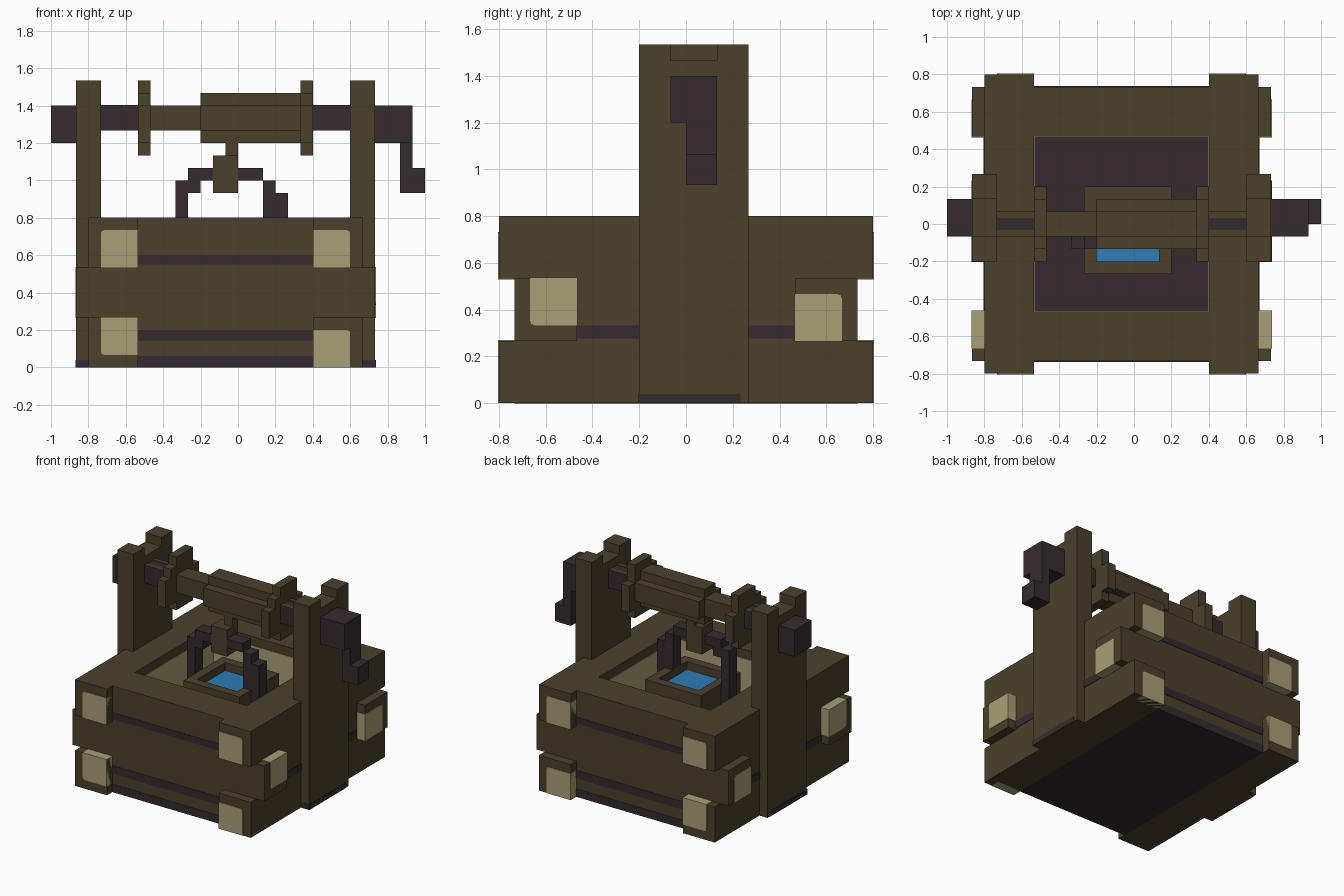
import bpy
import bmesh
from mathutils import Vector

cube = bpy.data.objects.get("Cube")
if cube:
    bpy.data.objects.remove(cube, do_unlink=True)

U = 1 / 15      # one grid unit
E = 0.05        # paint thickness in grid units


def material(name, rgb):
    m = bpy.data.materials.new(name)
    m.use_nodes = True
    m.diffuse_color = (*rgb, 1)
    bsdf = m.node_tree.nodes["Principled BSDF"]
    bsdf.inputs["Base Color"].default_value = (*rgb, 1)
    bsdf.inputs["Roughness"].default_value = 0.9
    return m


WOOD = material("brown wood", (0.069, 0.051, 0.024))
CUT = material("pale cut wood", (0.392, 0.352, 0.181))
DARK = material("dark iron", (0.036, 0.024, 0.027))
WATER = material("blue water", (0.026, 0.205, 0.456))


def flip(b, axis, centre=0):
    """Reflect a box (min corner, max corner) across a plane."""
    lo, hi = list(b[0]), list(b[1])
    lo[axis], hi[axis] = 2 * centre - b[1][axis], 2 * centre - b[0][axis]
    return tuple(lo), tuple(hi)


def sides(b):
    """A box and its copy on the other side in x."""
    return [b, flip(b, 0, -1)]


def ends(boxes):
    """Boxes and their copies on the other side in y."""
    return boxes + [flip(b, 1) for b in boxes]


def build(name, mat, boxes, chip=None):
    """One object from boxes; chip = (axis, corner) bevels one long edge."""
    mesh = bpy.data.meshes.new(name)
    bm = bmesh.new()
    for lo, hi in boxes:
        lo, hi = Vector(lo) * U, Vector(hi) * U
        verts = bmesh.ops.create_cube(bm, size=1)["verts"]
        for v in verts:
            v.co = Vector([(lo[i] + hi[i]) / 2 + v.co[i] * (hi[i] - lo[i]) for i in range(3)])
        if chip:
            axis, corner = chip
            target = Vector(corner) * U
            edges = {e for v in verts for e in v.link_edges
                     if abs((e.verts[0].co - e.verts[1].co)[axis]) > 1e-6}

            def gap(e):
                d = (e.verts[0].co + e.verts[1].co) / 2 - target
                d[axis] = 0
                return d.length
            bmesh.ops.bevel(bm, geom=[min(edges, key=gap)], offset=0.018,
                            segments=2, profile=0.5, affect='EDGES')
    bm.to_mesh(mesh)
    bm.free()
    ob = bpy.data.objects.new(name, mesh)
    mesh.materials.append(mat)
    bpy.context.collection.objects.link(ob)
    return ob


# Stacked log walls: outer layers run past the corners in y, the middle one in x
for label, z in (("lower", 0), ("upper", 8)):
    build(label + "_side_logs", WOOD, sides(((-12, -12, z), (-8, 12, z + 4))))
    build(label + "_end_logs", WOOD, ends([((-8, -11, z), (6, -7, z + 4))]))
build("middle_end_logs", WOOD, ends([((-13, -11, 4), (11, -7, 8))]))
build("middle_side_logs", WOOD, sides(((-12, -7, 4), (-8, 7, 8))))

# Pale cut log ends, set off-centre in each log
for label, y0, y1 in (("front", -12 - E, -11), ("back", 11, 12 + E)):
    for level, x0, x1, z0, z1, corner in (
            ("upper_right", -11, -8, 8 - E, 11, (-11, 0, 11)),
            ("upper_left", 6, 9, 8 - E, 11, (9, 0, 11)),
            ("lower_right", -11, -8, 1, 4 + E, (-11, 0, 1)),
            ("lower_left", 6, 9, -0, 3, (9, 0, 3))):
        build(f"{label}_{level}_log_end", CUT, [((x0, y0, z0), (x1, y1, z1))], (1, corner))
for label, x0, x1 in (("right", -13 - E, -12), ("left", 10, 11 + E)):
    build(label + "_front_log_end", CUT, [((x0, -10, 5), (x1, -7 + E, 8 + E))], (0, (0, -10, 5)))
    build(label + "_back_log_end", CUT, [((x0, 7 - E, 4 - E), (x1, 10, 7))], (0, (0, 10, 7)))

# Dark seams between logs
seams = [((-8, -11 - E, z0), (6, -11, z1)) for z0, z1 in ((0, 0.9), (2.1, 3), (8.25, 9))]
build("end_seams", DARK, ends(seams))
build("side_seams", DARK, ends(sides(((-12 - E, -7, 4.15), (-12, -3, 5)))))

# Shaft interior and underside
build("inner_side_lining", CUT, sides(((-8, -7, 3), (-8 + E, 7, 11))))
build("inner_end_lining", CUT, ends([((-8, -7, 3), (6, -7 + E, 11))]))
build("shaft_floor", DARK, [((-8, -7, 0), (6, 7, 3))])
build("underside", DARK, [((-8, -11, -0.01), (6, 11, 0.05))])

# Notched posts with dark feet
for i, label in enumerate(("right", "left")):
    build(label + "_post", WOOD, [sides(b)[i] for b in (
        ((-13, -3, 0), (-11, 4, 22)),
        ((-13, -3, 22), (-11, -1, 23)),
        ((-13, 2, 22), (-11, 4, 23)))])
    build(label + "_post_foot", DARK, [sides(((-13 - E, -3 - E, 0), (-11, 3.5, 0.6)))[i]])

# Axle with brown upper edges
build("axle_ends", DARK, sides(((-12, -1, 19), (-8, 1, 21))))
build("axle_edges", WOOD, ends(sides(((-11, -1, 21), (-8, -0.5, 21 + E)))))
build("axle_core", WOOD, [((-7, -1, 19), (-3, 1, 21))])

# Rope drum and its two end discs, each a stepped cross
build("rope_drum", WOOD, [((-3, -1, 18), (5, 1, 22)), ((-3, -2, 19), (5, 2, 21))])
for label, x in (("right", -8), ("left", 5)):
    build(label + "_drum_disc", WOOD, [
        ((x, -1, 17), (x + 1, 2, 23)),
        ((x, -2, 18), (x + 1, 2, 22)),
        ((x, -3, 18), (x + 1, 3, 21))])

# Axle hub on the right, crank on the left
build("axle_hub", DARK, [((-15, -1, 18), (-13, 2, 21))])
build("crank", DARK, [
    ((11, -1, 18), (14, 2, 21)),
    ((13, 0, 14), (14, 2, 18)),
    ((13, 0, 14), (15, 2, 16))])

# Rope and knot
build("rope", WOOD, [((-1, -1, 16), (0, 0, 18.5))])
build("rope_knot", WOOD, [((-2, -2, 14), (0, 0, 17))])

# Bucket with bail handle and water
build("bucket", WOOD, [((-4, -4, 5), (3, 3, 10))])
build("bucket_rim", WOOD, [
    ((-4, -4, 10), (3, -3, 11)), ((-4, 2, 10), (3, 3, 11)),
    ((-4, -3, 10), (-3, 2, 11)), ((2, -3, 10), (3, 2, 11))])
build("water", WATER, [((-3, -3, 10), (2, 2, 10.1))])
build("bucket_handle", DARK, [
    ((-4, -2, 15), (-2, -0.5, 16)), ((-5, -2, 14), (-3, -0.5, 15)),
    ((-5, -2, 8), (-4, -0.5, 14)),
    ((0, -2, 15), (2, -0.5, 16)), ((2, -2, 14), (3, -0.5, 15)),
    ((3, -2, 8), (4, -0.5, 14)), ((2, -2, 11), (3, -0.5, 14))])
